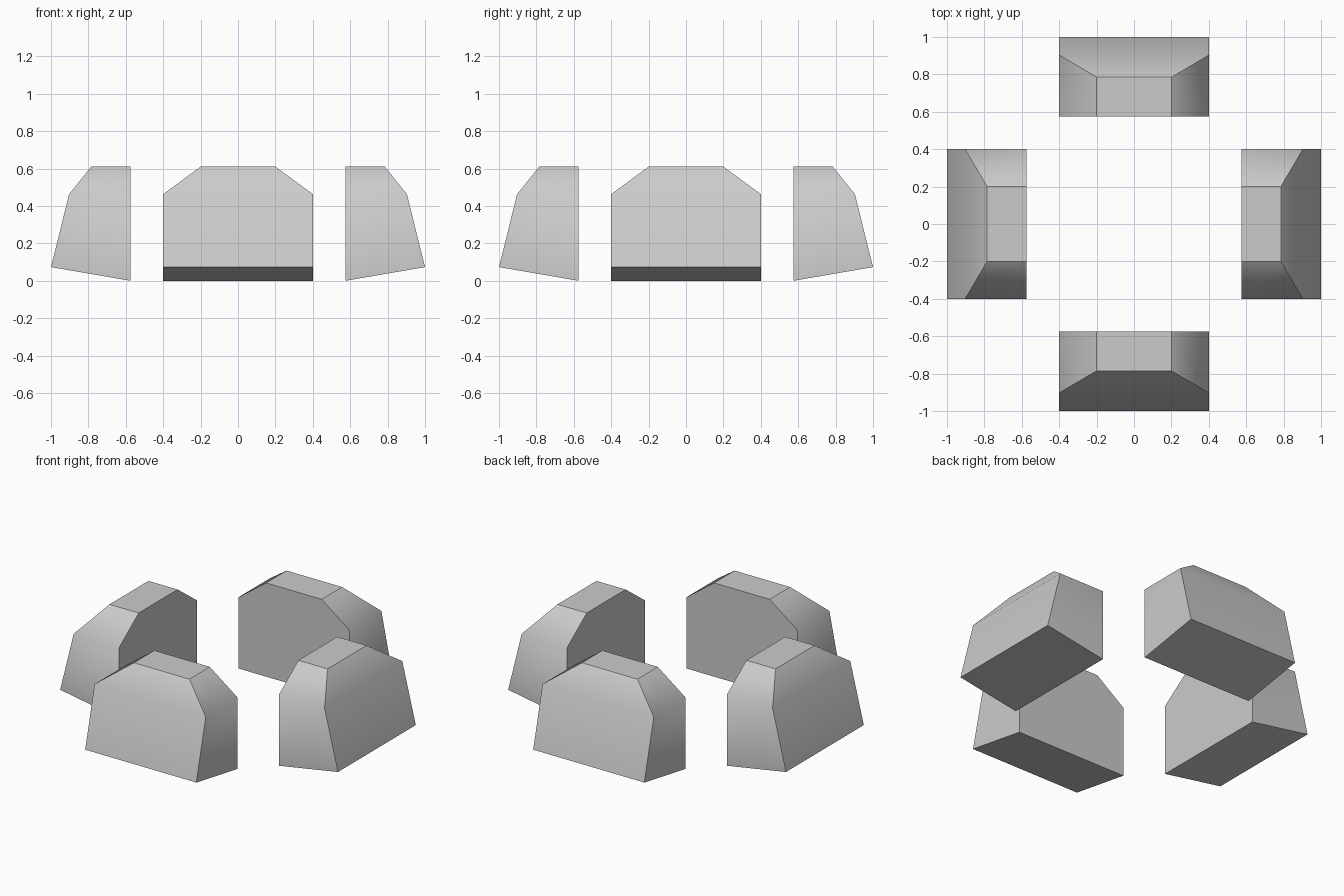
import bpy, bmesh
from math import pi
from mathutils import Matrix

if "Cube" in bpy.data.objects:
    bpy.data.objects.remove(bpy.data.objects["Cube"])

# Cross-section rings of one block: (half width, inner z, outer distance, outer z)
INNER = 0.575
RINGS = [(0.4, 0.0, 1.0, 0.073), (0.4, 0.463, 0.903, 0.463), (0.2, 0.61, 0.785, 0.61)]


def make_block(name, angle):
    bm = bmesh.new()
    # rings ordered counter-clockwise from above; the outer side faces -y
    rings = [[bm.verts.new(p) for p in ((-w, -out, zo), (w, -out, zo),
                                        (w, -INNER, zi), (-w, -INNER, zi))]
             for w, zi, out, zo in RINGS]
    low, mid, top = rings
    # sloping underside and flat top
    bm.faces.new(low[::-1])
    bm.faces.new(top)
    # outer wall and both ends, in two bands
    for a, b in ((low, mid), (mid, top)):
        for i in (0, 1, 3):
            j = (i + 1) % 4
            bm.faces.new((a[i], a[j], b[j], b[i]))
    # flat inner wall
    bm.faces.new((low[2], low[3], mid[3], top[3], top[2], mid[2]))
    bmesh.ops.recalc_face_normals(bm, faces=bm.faces)
    # smooth shading only across the shoulder line, every other edge crisp
    for f in bm.faces:
        f.smooth = True
    for e in bm.edges:
        e.smooth = all(v in mid for v in e.verts)
    bm.transform(Matrix.Rotation(angle, 4, 'Z'))
    mesh = bpy.data.meshes.new(name)
    bm.to_mesh(mesh)
    bm.free()
    obj = bpy.data.objects.new(name, mesh)
    bpy.context.collection.objects.link(obj)


# Four identical blocks around the centre
for k, side in enumerate(("front", "right", "back", "left")):
    make_block(side + "_block", k * pi / 2)
